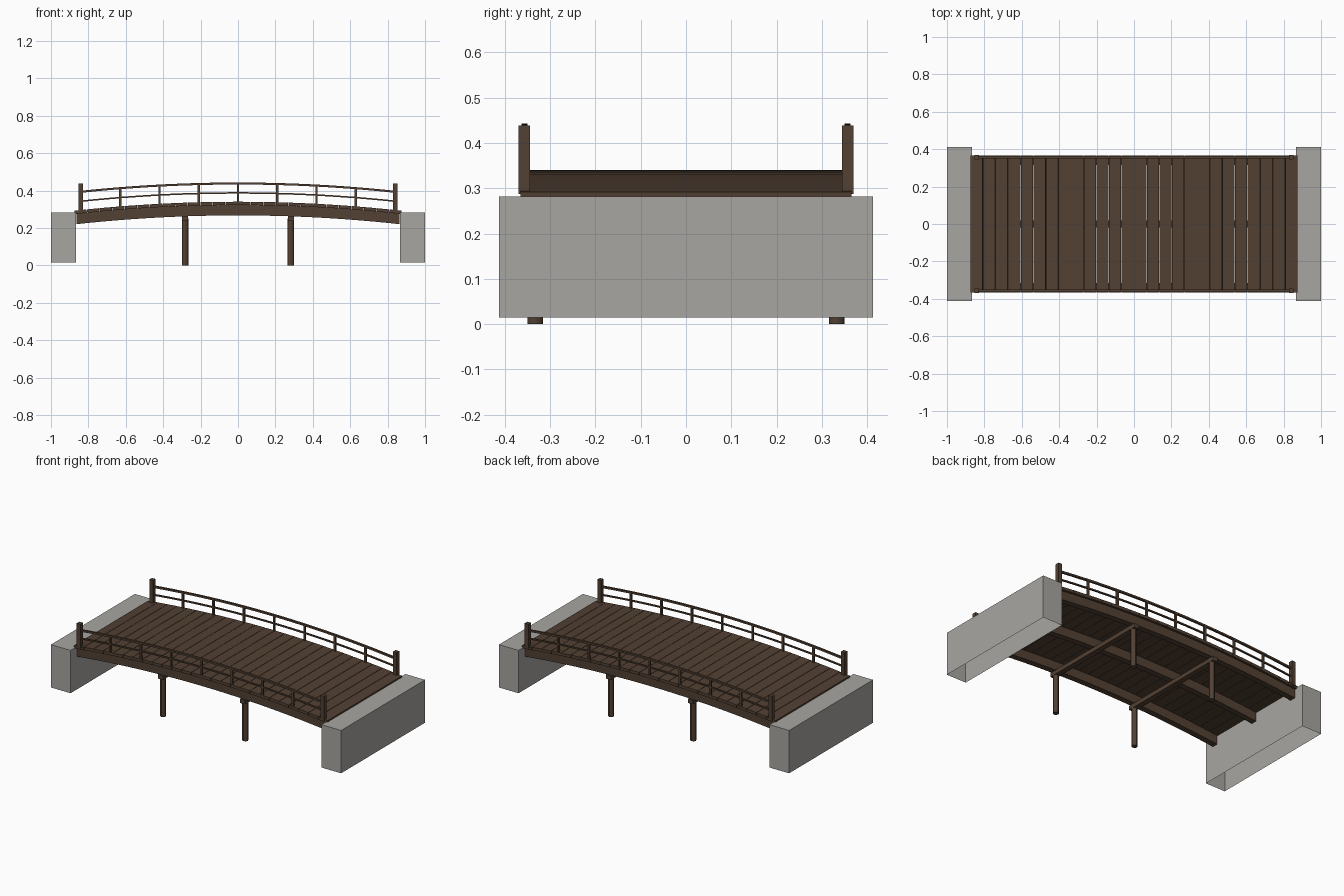
import bpy, bmesh, math
from mathutils import Matrix

cube = bpy.data.objects.get("Cube")
if cube:
    bpy.data.objects.remove(cube, do_unlink=True)


def material(name, rgb):
    m = bpy.data.materials.new(name)
    m.use_nodes = True
    m.diffuse_color = (*rgb, 1)
    node = m.node_tree.nodes["Principled BSDF"]
    node.inputs["Base Color"].default_value = (*rgb, 1)
    node.inputs["Roughness"].default_value = 0.9
    return m


WOOD = material("brown wood", (0.085, 0.052, 0.033))
STONE = material("grey concrete", (0.39, 0.38, 0.355))

RISE, HALF = 0.047, 0.865   # arch rise over half the span
DECK = 0.34                 # deck top at mid-span


def arch(x):
    return -RISE * (x / HALF) ** 2


def finish(name, bm, mat):
    bmesh.ops.recalc_face_normals(bm, faces=bm.faces)
    mesh = bpy.data.meshes.new(name)
    bm.to_mesh(mesh)
    bm.free()
    mesh.materials.append(mat)
    ob = bpy.data.objects.new(name, mesh)
    bpy.context.collection.objects.link(ob)
    return ob


def add_box(bm, centre, size, tilt=0):
    mat = (Matrix.Translation(centre) @ Matrix.Rotation(tilt, 4, "Y")
           @ Matrix.Diagonal((*size, 1)))
    return bmesh.ops.create_cube(bm, size=1, matrix=mat)["verts"]


def box(name, centre, size, mat=WOOD):
    bm = bmesh.new()
    add_box(bm, centre, size)
    return finish(name, bm, mat)


def arched_bar(name, y, width, z0, z1, half, steps=24):
    """Rectangular bar swept along the arch."""
    bm = bmesh.new()
    rings = []
    for i in range(steps + 1):
        x = half * (2 * i / steps - 1)
        rings.append([bm.verts.new((x, y + s * width / 2, z + arch(x)))
                      for s, z in ((-1, z0), (1, z0), (1, z1), (-1, z1))])
    for a, b in zip(rings, rings[1:]):
        for k in range(4):
            n = (k + 1) % 4
            bm.faces.new((a[k], a[n], b[n], b[k]))
    bm.faces.new(rings[0])
    bm.faces.new(rings[-1])
    return finish(name, bm, WOOD)


# Abutments: blocks with an open underside
for side, s in (("left", 1), ("right", -1)):
    bm = bmesh.new()
    add_box(bm, (s * 0.9325, 0, 0.1485), (0.135, 0.826, 0.267))
    bottom = min(bm.faces, key=lambda f: f.calc_center_median().z)
    bmesh.ops.delete(bm, geom=[bottom], context="FACES_ONLY")
    finish(side + "_abutment", bm, STONE)

# Deck planks, each tilted to follow the arch
bm = bmesh.new()
COUNT, LENGTH = 26, 1.75
pitch = LENGTH / COUNT
for i in range(COUNT):
    x = (i + 0.5) * pitch - LENGTH / 2
    slope = -2 * RISE * x / HALF ** 2
    add_box(bm, (x, 0, DECK - 0.009 + arch(x)),
            (pitch - 0.002, 0.73, 0.018), -math.atan(slope))
finish("deck_planks", bm, WOOD)

# Stringers under the deck
for name, y in (("front", -0.333), ("middle", 0), ("back", 0.333)):
    arched_bar(name + "_stringer", y, 0.036, 0.267, 0.322, 0.863)

# Cross beams and round legs
for side, x in (("left", 0.283), ("right", -0.283)):
    box(side + "_cross_beam", (x, 0, 0.25), (0.034, 0.72, 0.026))
    for end, y in (("front", -0.333), ("back", 0.333)):
        bm = bmesh.new()
        bmesh.ops.create_cone(bm, cap_ends=True, segments=12, radius1=0.0175,
                              radius2=0.0175, depth=0.25,
                              matrix=Matrix.Translation((x, y, 0.125)))
        leg = finish(f"{side}_{end}_leg", bm, WOOD)
        bpy.ops.object.select_all(action="DESELECT")
        leg.select_set(True)
        bpy.context.view_layer.objects.active = leg
        bpy.ops.object.shade_smooth_by_angle()

# Railings: end posts, balusters and two arched rails on each side
for end, y in (("front", -0.357), ("back", 0.357)):
    arched_bar(end + "_top_rail", y, 0.013, 0.432, 0.443, 0.84)
    arched_bar(end + "_lower_rail", y, 0.010, 0.383, 0.391, 0.84)
    bm = bmesh.new()
    for i in range(-3, 4):
        x = 0.21 * i
        z = arch(x) + (DECK + 0.435) / 2
        add_box(bm, (x, y, z), (0.012, 0.012, 0.10))
    finish(end + "_balusters", bm, WOOD)
    for side, x in (("left", 0.84), ("right", -0.84)):
        box(f"{side}_{end}_end_post", (x, y, 0.3625), (0.025, 0.026, 0.151))
